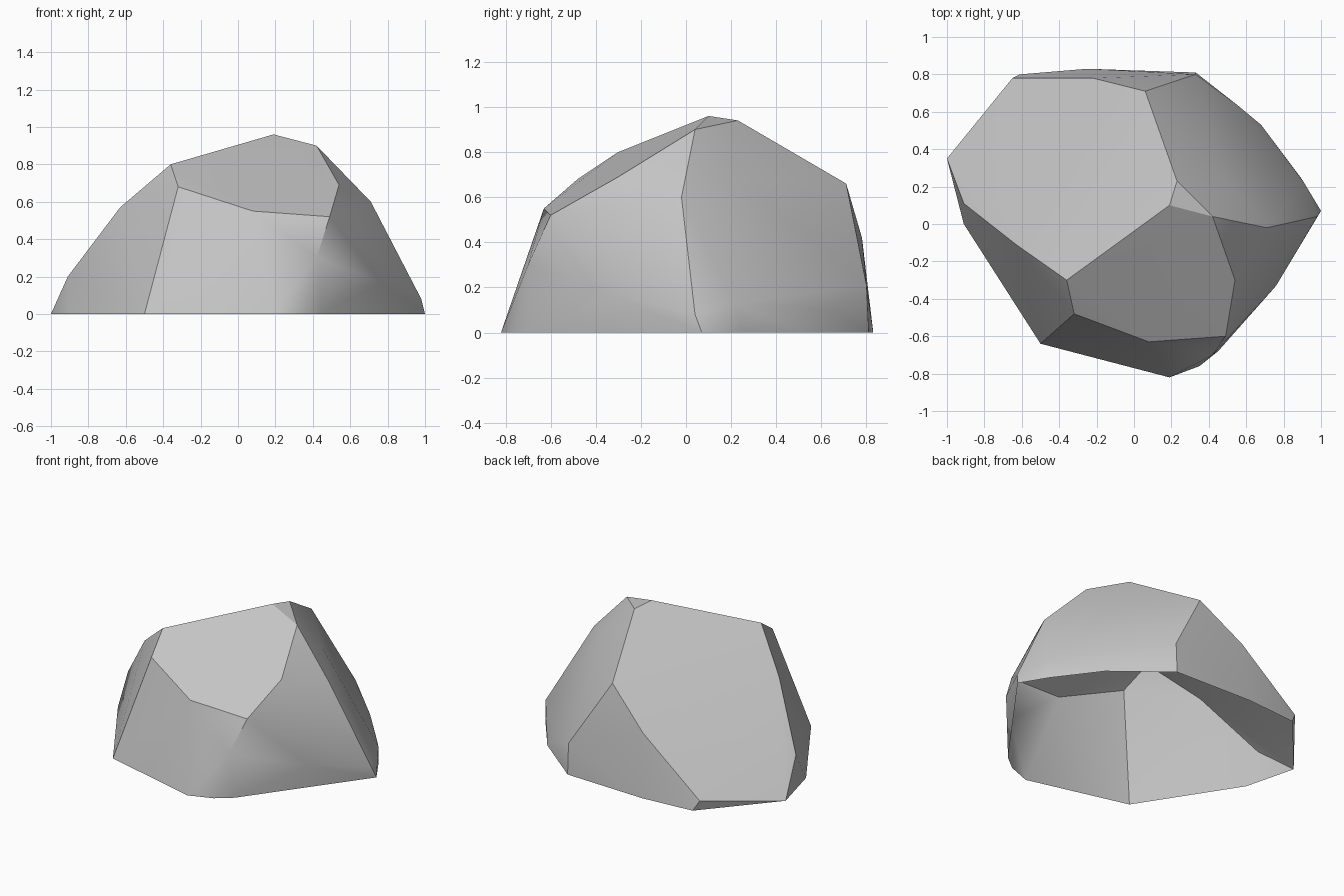
import bpy
import bmesh
import math

default_cube = bpy.data.objects.get("Cube")
if default_cube:
    bpy.data.objects.remove(default_cube, do_unlink=True)


def make_material(name, grey):
    """Flat matte grey, set for both viewport and render."""
    material = bpy.data.materials.new(name)
    material.use_nodes = True
    colour = (grey, grey, grey, 1)
    material.diffuse_color = colour
    shader = material.node_tree.nodes["Principled BSDF"]
    shader.inputs["Base Color"].default_value = colour
    shader.inputs["Roughness"].default_value = 1
    return material


def build_open_hull(name, corners, material, sharp_angle):
    """Wrap the corners in a convex skin and leave the underside open."""
    bm = bmesh.new()
    for corner in corners:
        bm.verts.new(corner)
    hull = bmesh.ops.convex_hull(bm, input=bm.verts[:])
    unused = set(hull["geom_interior"]) | set(hull["geom_unused"])
    loose = [v for v in unused if isinstance(v, bmesh.types.BMVert)]
    bmesh.ops.delete(bm, geom=loose, context="VERTS")

    # Merge nearly coplanar triangles into broad facets
    bmesh.ops.dissolve_limit(bm, angle_limit=math.radians(1),
                             verts=bm.verts[:], edges=bm.edges[:])
    bmesh.ops.recalc_face_normals(bm, faces=bm.faces[:])

    # Remove the flat underside
    underside = [f for f in bm.faces if max(v.co.z for v in f.verts) < .001]
    bmesh.ops.delete(bm, geom=underside, context="FACES")

    mesh = bpy.data.meshes.new(name)
    bm.to_mesh(mesh)
    bm.free()
    mesh.materials.append(material)
    obj = bpy.data.objects.new(name, mesh)
    bpy.context.collection.objects.link(obj)

    # Soft shading across gentle bends, crisp ridges elsewhere
    bpy.ops.object.select_all(action="DESELECT")
    obj.select_set(True)
    bpy.context.view_layer.objects.active = obj
    bpy.ops.object.shade_smooth_by_angle(angle=math.radians(sharp_angle))
    return obj


# Outline where the boulder meets the ground
ground_outline = [
    (-.5, -.64), (.19, -.82), (.35, -.76), (.45, -.68), (1, .07), (.89, .25),
    (.68, .53), (.33, .81), (-.25, .83), (-.61, .8), (-1, .35), (-.91, 0),
]

# Corners around the flanks
flank_corners = [
    (.42, -.7, .3), (.76, -.33, .17), (.98, .04, .08), (.91, .22, .13),
    (.56, .63, .1), (.33, .8, .21), (-.65, .78, .07), (-.91, .11, .2),
]

# Corners of the shoulder ridges
shoulder_corners = [
    (-.32, -.48, .68), (.08, -.63, .55), (.49, -.6, .52), (.54, -.3, .69),
    (.71, -.02, .6), (.5, .21, .69), (.06, .71, .66), (-.22, .78, .42),
    (-.63, -.11, .57), (.15, -.35, .68),
]

# Corners of the crown
crown_corners = [
    (-.36, -.3, .8), (.42, .04, .9), (.19, .1, .96), (.23, .23, .94),
]

stone = make_material("stone grey", .56)
base_corners = [(x, y, 0) for x, y in ground_outline]
build_open_hull("boulder",
                base_corners + flank_corners + shoulder_corners + crown_corners,
                stone, 30)
